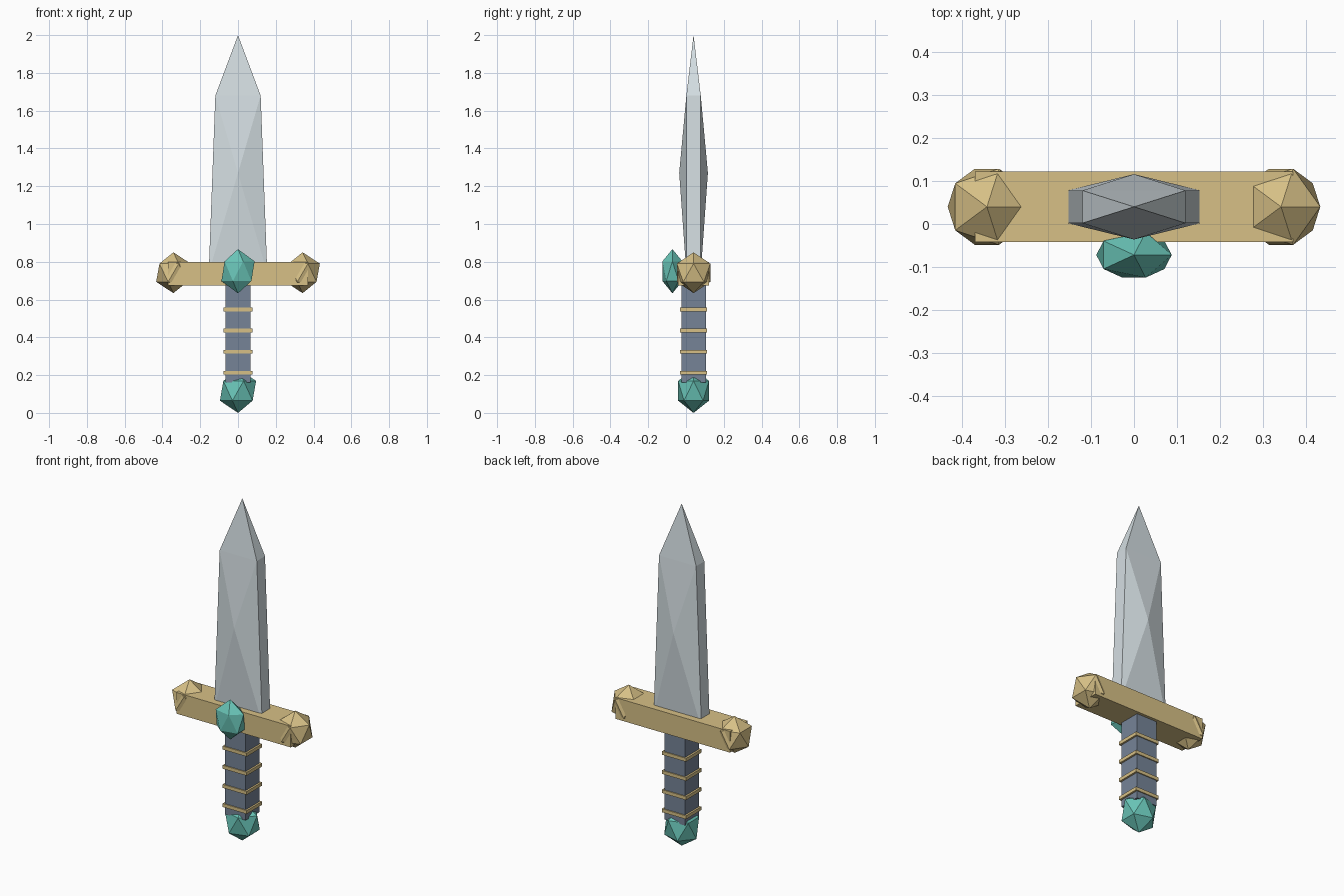
import bpy

if "Cube" in bpy.data.objects:
    bpy.data.objects.remove(bpy.data.objects["Cube"])

AXIS_Y = 0.04  # depth of the dagger's centre line


def material(name, rgb):
    m = bpy.data.materials.new(name)
    m.diffuse_color = (*rgb, 1)
    m.use_nodes = True
    m.node_tree.nodes["Principled BSDF"].inputs["Base Color"].default_value = m.diffuse_color
    return m


STEEL = material("steel", (0.66, 0.73, 0.76))
GOLD = material("gold", (0.68, 0.53, 0.24))
TEAL = material("teal_gem", (0.14, 0.55, 0.47))
SLATE = material("slate_grip", (0.18, 0.23, 0.31))


def finish(ob, name, mat, half_size=(1, 1, 1)):
    ob.name = name
    ob.scale = half_size
    ob.data.materials.append(mat)
    return ob


def box(name, centre, half_size, mat):
    bpy.ops.mesh.primitive_cube_add(size=2, location=centre)
    return finish(bpy.context.object, name, mat, half_size)


def gem(name, centre, radii, mat):
    bpy.ops.mesh.primitive_ico_sphere_add(subdivisions=1, radius=1, location=centre)
    return finish(bpy.context.object, name, mat, radii)


# Blade: flat-edged plate with a raised point on each face
verts = []
for z, half_width in ((0.74, 0.155), (1.68, 0.12)):
    for sx, sy in ((-1, -1), (1, -1), (1, 1), (-1, 1)):
        verts.append((sx * half_width, sy * 0.038, z))
verts += [(0, 0, 2.0), (0, -0.076, 1.27), (0, 0.076, 1.27)]
faces = [(3, 2, 1, 0), (1, 2, 6, 5), (3, 0, 4, 7)]
for (a, b, c, d), peak in (((0, 1, 5, 4), 9), ((2, 3, 7, 6), 10)):
    faces += [(a, b, peak), (b, c, peak), (c, d, peak), (d, a, peak)]
faces += [(4 + i, 4 + (i + 1) % 4, 8) for i in range(4)]
mesh = bpy.data.meshes.new("blade")
mesh.from_pydata(verts, [], faces)
blade = bpy.data.objects.new("blade", mesh)
bpy.context.collection.objects.link(blade)
blade.location.y = AXIS_Y
finish(blade, "blade", STEEL)

# Crossguard with a faceted knob at each end
box("crossguard", (0, AXIS_Y, 0.736), (0.37, 0.082, 0.062), GOLD)
for side, x in (("left", -0.342), ("right", 0.342)):
    gem(f"guard_knob_{side}", (x, AXIS_Y, 0.742), (0.102, 0.104, 0.108), GOLD)

# Gem on the front of the guard
gem("guard_gem", (0, -0.072, 0.75), (0.098, 0.062, 0.117), TEAL)

# Grip with four wrapped bands
box("grip", (0, AXIS_Y, 0.43), (0.067, 0.065, 0.27), SLATE)
for i in range(4):
    box(f"grip_band_{i + 1}", (0, AXIS_Y, 0.212 + i * 0.112), (0.078, 0.071, 0.01), GOLD)

# Pommel gem
gem("pommel", (0, AXIS_Y, 0.117), (0.107, 0.096, 0.117), TEAL)
